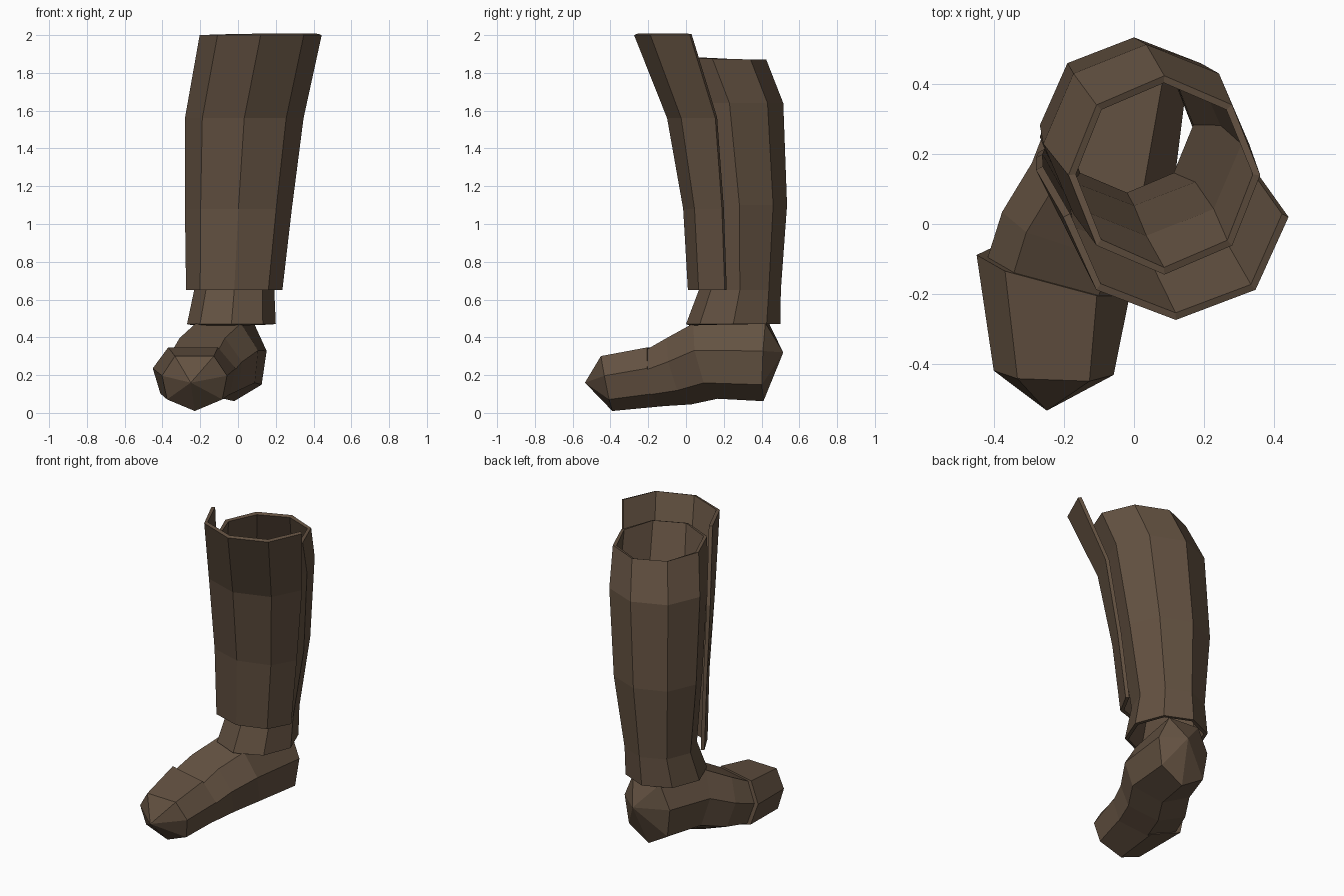
import bpy, bmesh
from math import sin, cos, radians

cube = bpy.data.objects.get("Cube")
if cube:
    bpy.data.objects.remove(cube)

leather = bpy.data.materials.new("brown_leather")
leather.use_nodes = True
COLOUR = (0.125, 0.083, 0.053, 1)
leather.diffuse_color = COLOUR
leather.node_tree.nodes["Principled BSDF"].inputs["Base Color"].default_value = COLOUR


def loft(name, rings, closed=True, start=None, end=None, thickness=0):
    """Bridge rings of points; start / end are 'flat' or a tip point."""
    bm = bmesh.new()
    rows = [[bm.verts.new(p) for p in ring] for ring in rings]
    n = len(rows[0])
    for a, b in zip(rows, rows[1:]):
        for i in range(n if closed else n - 1):
            j = (i + 1) % n
            bm.faces.new((a[i], a[j], b[j], b[i]))
    for row, cap in ((rows[0], start), (rows[-1], end)):
        if cap == "flat":
            bm.faces.new(row)
        elif cap:
            tip = bm.verts.new(cap)
            for i in range(n):
                bm.faces.new((row[i], row[(i + 1) % n], tip))
    if start and end:
        bmesh.ops.recalc_face_normals(bm, faces=bm.faces)
    mesh = bpy.data.meshes.new(name)
    bm.to_mesh(mesh)
    bm.free()
    mesh.materials.append(leather)
    obj = bpy.data.objects.new(name, mesh)
    bpy.context.collection.objects.link(obj)
    if thickness:
        mod = obj.modifiers.new("wall", "SOLIDIFY")
        mod.thickness = thickness
        mod.offset = -1
    return obj


# Seven-sided foot section with a broad top and a keel-like sole
HALF = [(0.85, -0.6), (1, 0.22), (0.6, 0.9)]
SECTION = [(0, -1)] + HALF + [(-u, w) for u, w in reversed(HALF)]


def foot_ring(cx, cy, cz, rx, rz, yaw, lean):
    a = radians(yaw)
    return [(cx + u * rx * cos(a) + w * lean * -sin(a),
             cy - u * rx * sin(a) - w * lean * cos(a),
             cz + w * rz) for u, w in SECTION]


def leg_ring(cx, cy, z, rx, ry, first=0, count=8, tilt=0):
    angles = [radians(first + 45 * i) for i in range(count)]
    return [(cx + rx * cos(a), cy + ry * sin(a), z - tilt * sin(a)) for a in angles]


# Toe cap
loft("toe_cap", [
    foot_ring(-0.23, -0.42, 0.163, 0.172, 0.153, 2, 0.03),
    foot_ring(-0.23, -0.14, 0.2, 0.227, 0.163, 15, 0.035),
], start=(-0.25, -0.535, 0.16), end="flat")

# Foot, from under the toe cap back to the pointed heel
loft("foot", [
    foot_ring(-0.22, -0.16, 0.19, 0.21, 0.155, 15, 0.03),
    foot_ring(-0.175, -0.02, 0.23, 0.21, 0.185, 18, 0.05),
    foot_ring(-0.09, 0.12, 0.285, 0.21, 0.21, 18, 0.05),
    foot_ring(-0.02, 0.42, 0.28, 0.172, 0.218, 5, -0.01),
], start="flat", end=(0.02, 0.515, 0.32))

# Open leg shaft with a flared ankle
loft("leg_shaft", [
    leg_ring(-0.035, 0.25, 0.47, 0.235, 0.25),
    leg_ring(-0.02, 0.285, 0.65, 0.212, 0.217),
    leg_ring(0.0, 0.283, 1.1, 0.27, 0.252),
    leg_ring(0.035, 0.23, 1.64, 0.295, 0.285),
    leg_ring(0.087, 0.14, 1.875, 0.275, 0.285, tilt=0.005),
], thickness=0.022)

# Shin guard wrapped round the front half
loft("shin_guard", [
    leg_ring(cx, cy, z, rx, ry, first=180, count=5) for cx, cy, z, rx, ry in (
        (-0.02, 0.205, 0.65, 0.255, 0.195),
        (0.002, 0.19, 1.08, 0.283, 0.205),
        (0.033, 0.155, 1.56, 0.314, 0.255),
        (0.12, 0.02, 2.0, 0.323, 0.295))
], closed=False, thickness=0.022)
